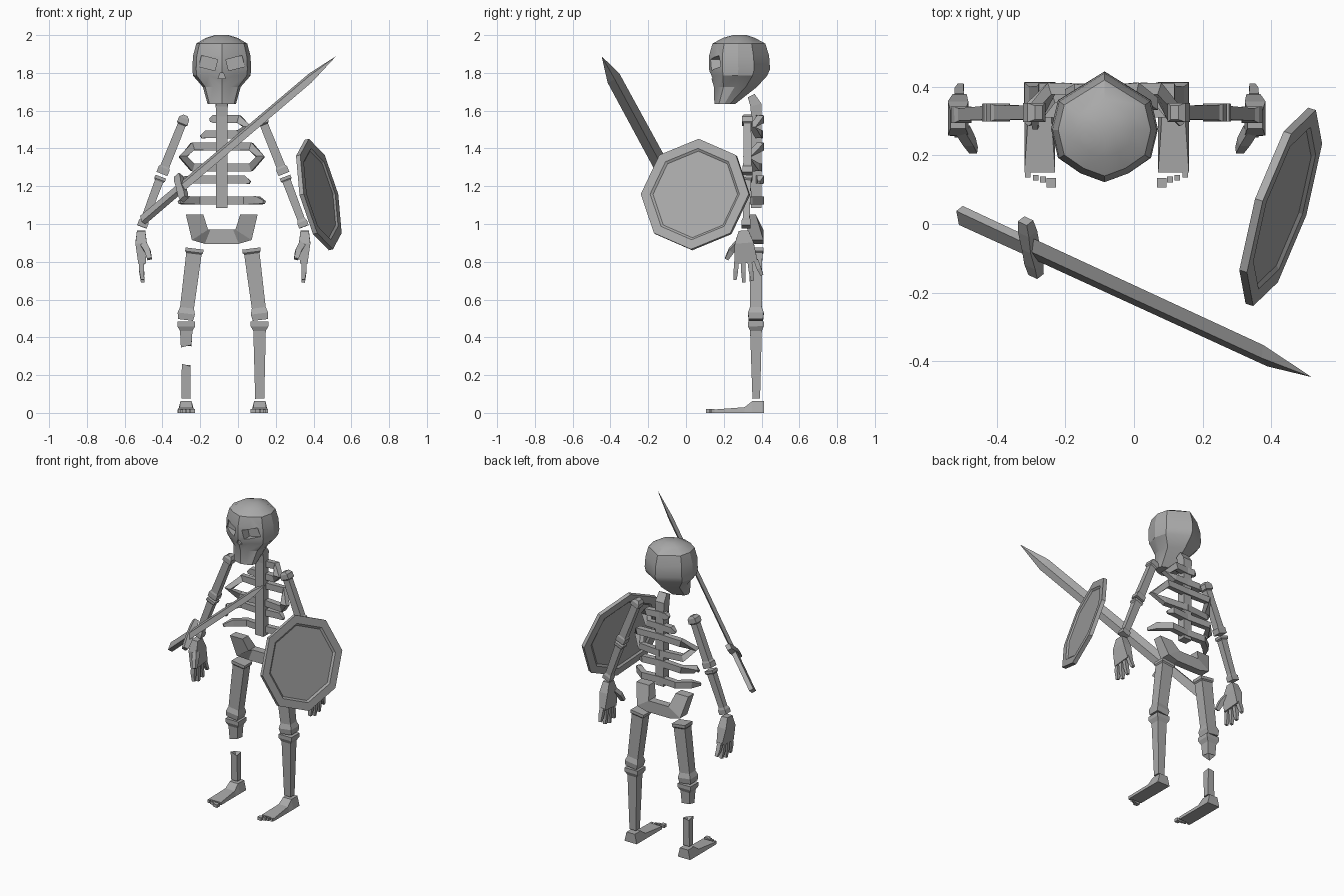
import bpy, bmesh, math
from mathutils import Vector, Matrix

if "Cube" in bpy.data.objects:
    bpy.data.objects.remove(bpy.data.objects["Cube"])

grey = bpy.data.materials.new("bone grey")
grey.use_nodes = True
grey.diffuse_color = (0.4, 0.4, 0.4, 1)
grey.node_tree.nodes["Principled BSDF"].inputs["Base Color"].default_value = (0.4, 0.4, 0.4, 1)

BODY_X = -0.086
LIMB_X = -0.08
Y = Vector((0, 1, 0))


def make(name, bm, shift=BODY_X):
    bmesh.ops.translate(bm, verts=bm.verts, vec=(shift, 0, 0))
    bmesh.ops.recalc_face_normals(bm, faces=bm.faces)
    mesh = bpy.data.meshes.new(name)
    bm.to_mesh(mesh)
    bm.free()
    mesh.materials.append(grey)
    ob = bpy.data.objects.new(name, mesh)
    bpy.context.collection.objects.link(ob)
    return ob


def loft(bm, rings):
    """Skin a list of point rings and cap both ends; returns the caps."""
    vs = [[bm.verts.new(p) for p in r] for r in rings]
    n = len(vs[0])
    for a, b in zip(vs, vs[1:]):
        for i in range(n):
            j = (i + 1) % n
            bm.faces.new((a[i], a[j], b[j], b[i]))
    return bm.faces.new(vs[0]), bm.faces.new(vs[-1])


def sweep(bm, pts, sizes, ref=Y, diamond=False):
    """Four-sided section along a path; sizes are half extents (along ref, across)."""
    pts = [Vector(p) for p in pts]
    rings = []
    for i, (p, (hu, hv)) in enumerate(zip(pts, sizes)):
        t = (pts[min(i + 1, len(pts) - 1)] - pts[max(i - 1, 0)]).normalized()
        v = t.cross(ref).normalized()
        u = v.cross(t)
        corners = ((1, 0), (0, 1), (-1, 0), (0, -1)) if diamond else ((1, 1), (-1, 1), (-1, -1), (1, -1))
        rings.append([p + u * hu * a + v * hv * b for a, b in corners])
    return loft(bm, rings)


def bone(bm, a, b, stages, **kw):
    a, b = Vector(a), Vector(b)
    return sweep(bm, [a.lerp(b, s[0]) for s in stages], [s[1:] for s in stages], **kw)


def splinter(bm, cap, way):
    """Turn an end cap into a jagged break."""
    for v, k in zip(cap.verts, (0, 0.008, -0.006, 0.006)):
        v.co.z -= way * k
    mid = bmesh.ops.poke(bm, faces=[cap])["verts"][0]
    mid.co.z -= way * 0.025


# Skull: rings of a half profile mirrored left to right
half = [(0, 1), (.87, .74), (1, .48), (.87, .22), (.45, .08), (0, 0)]
profile = half + [(-x, y) for x, y in half[-2:0:-1]]
skull_rings = [(2.0, .035, .25, .32), (1.985, .085, .195, .365), (1.955, .135, .14, .42),
               (1.89, .152, .122, .44), (1.82, .156, .122, .445), (1.785, .152, .13, .43),
               (1.725, .1, .148, .375), (1.635, .075, .15, .26)]
bm = bmesh.new()
loft(bm, [[(fx * hx, yf + fy * (yb - yf), z) for fx, fy in profile]
          for z, hx, yf, yb in skull_rings])
skull = make("skull", bm)

# Eye sockets and nose hole
bm = bmesh.new()
for s in (1, -1):
    m = (Matrix.Translation((s * .072, .13, 1.852)) @ Matrix.Rotation(-s * .25, 4, 'Y')
         @ Matrix.Diagonal((.088, .12, .06, 1)))
    bmesh.ops.create_cube(bm, size=1, matrix=m)
bone(bm, (0, .12, 1.8), (0, .12, 1.77), [(0, .03, .008), (1, .03, .02)])
cutter = make("socket_cutter", bm)
cutter.hide_render = True
mod = skull.modifiers.new("sockets", 'BOOLEAN')
mod.operation, mod.solver, mod.object = 'DIFFERENCE', 'EXACT', cutter
bpy.ops.object.select_all(action='DESELECT')
skull.select_set(True)
bpy.context.view_layer.objects.active = skull
bpy.ops.object.modifier_apply(modifier=mod.name)
bpy.data.objects.remove(cutter)
bpy.ops.object.shade_smooth_by_angle(angle=math.radians(25))

# Spine with the neck leaning forward
bm = bmesh.new()
sweep(bm, [(0, .372, 1.085), (0, .372, 1.57), (0, .37, 1.63), (0, .345, 1.68)],
      [(.027, .03), (.027, .03), (.03, .032), (.02, .028)])
make("spine", bm)

# Ribs: looped pairs above, open broken ribs below
upper_loop = [(0, .385, 1.555), (.09, .395, 1.555), (.135, .35, 1.515), (.09, .385, 1.475), (0, .385, 1.475)]
middle_loop = [(0, .39, 1.41), (.155, .395, 1.41), (.205, .32, 1.355), (.155, .37, 1.30), (0, .385, 1.30)]
lower_rib = [(0, .385, 1.235), (.16, .395, 1.235), (.215, .33, 1.225), (.2, .28, 1.19)]
floating_rib = [(0, .385, 1.125), (.12, .395, 1.125), (.19, .34, 1.125), (.225, .29, 1.115)]
ribs = [(1, upper_loop, 0), (-1, [(0, .385, 1.555), (.045, .39, 1.555), (.065, .39, 1.55)], 1),
        (-1, [(0, .385, 1.475), (.085, .39, 1.475), (.11, .385, 1.46)], 1),
        (1, middle_loop, 0), (-1, middle_loop, 0), (-1, lower_rib, 1),
        (1, [(0, .385, 1.235), (.12, .395, 1.235), (.15, .385, 1.22)], 1),
        (1, floating_rib, 1), (-1, floating_rib, 1)]
bm = bmesh.new()
for s, path, broken in ribs:
    sizes = [(.018, .021)] * len(path)
    if broken:
        sizes[-1] = (.008, .008)
    sweep(bm, [(s * x, y, z) for x, y, z in path], sizes)
make("ribs", bm)

# Pelvis: stations of (outer x, z, inner x, z, front y, back y)
wing = [(.19, 1.05, .098, 1.05, .31, .37), (.158, .915, .072, .97, .335, .41), (.09, .895, .06, .97, .36, .41)]
stations = [(1, w) for w in wing] + [(-1, w) for w in reversed(wing)]
bm = bmesh.new()
loft(bm, [[(s * xo, yf, zo), (s * xo, yb, zo), (s * xi, yb, zi), (s * xi, yf, zi)]
          for s, (xo, zo, xi, zi, yf, yb) in stations])
make("pelvis", bm)

# Limbs
for s, side in ((1, "left"), (-1, "right")):
    bm = bmesh.new()
    bone(bm, (s * .198, .325, 1.575), (s * .323, .325, 1.265),
         [(0, .02, .012), (.05, .028, .028), (.14, .028, .03), (.16, .02, .022),
          (.87, .022, .024), (.9, .026, .031), (1, .026, .031)])
    make(side + "_upper_arm", bm, LIMB_X)

    bm = bmesh.new()
    bone(bm, (s * .329, .325, 1.25), (s * .429, .318, .985),
         [(0, .026, .03), (.06, .026, .03), (.09, .02, .023), (.85, .018, .02), (.9, .024, .027), (1, .024, .027)])
    make(side + "_forearm", bm, LIMB_X)

    # Hand with four fingers and a thumb turned inward
    bm = bmesh.new()
    sweep(bm, [(s * .433, .305, .965), (s * .433, .308, .9), (s * .428, .318, .795)],
          [(.026, .022), (.05, .03), (.062, .02)])
    for y0, y1, z1 in ((.268, .26, .705), (.302, .306, .69), (.336, .352, .7), (.37, .402, .73)):
        knuckle = (s * .43, (y0 + y1) / 2, (z1 + .8) / 2)
        sweep(bm, [(s * .43, y0, .81), knuckle, (s * .425, y1, z1)], [(.012, .014), (.012, .013), (.008, .009)])
    sweep(bm, [(s * .42, .275, .895), (s * .4, .24, .86), (s * .388, .215, .815)],
          [(.016, .018), (.015, .016), (.01, .012)])
    make(side + "_hand", bm, LIMB_X)

    bm = bmesh.new()
    bone(bm, (s * .15, .37, .87), (s * .198, .37, .492),
         [(0, .04, .048), (.05, .04, .048), (.07, .034, .041), (.83, .031, .037), (.91, .042, .046), (1, .038, .04)])
    make(side + "_thigh", bm, LIMB_X)

    # Shin; the right one is snapped in two
    knee, ankle = (s * .194, .37, .483), (s * .195, .372, .075)
    top = [(0, .042, .047), (.06, .042, .047), (.12, .031, .033)]
    bm = bmesh.new()
    if s > 0:
        bone(bm, knee, ankle, top + [(1, .02, .024)])
    else:
        splinter(bm, bone(bm, knee, ankle, top + [(.32, .027, .028)])[1], -1)
        splinter(bm, bone(bm, knee, ankle, [(.56, .022, .023), (1, .02, .024)])[0], 1)
    make(side + "_shin", bm, LIMB_X)

    # Foot wedge and toes, the big toe innermost
    bm = bmesh.new()
    cx = s * .195
    loft(bm, [[(cx - .045, y, 0), (cx + .045, y, 0), (cx + h, y, z), (cx - h, y, z)]
              for y, h, z in ((.414, .03, .062), (.35, .03, .062), (.31, .034, .03), (.15, .045, .018))])
    for x, y, r in ((.161, .12, .014), (.185, .13, .009), (.206, .135, .008), (.23, .143, .008)):
        m = Matrix.Translation((s * x, y, .01)) @ Matrix.Diagonal((2 * r, 2 * r, .02, 1))
        bmesh.ops.create_cube(bm, size=1, matrix=m)
    make(side + "_foot", bm, LIMB_X)

# Shield: octagon with a raised rim on both faces
n = Vector((1, -.32, .24)).normalized()
up = (Vector((0, 0, 1)) - n * n.z).normalized()
across = n.cross(up)
centre = Vector((.428, .05, 1.156))
bm = bmesh.new()
loft(bm, [[centre + n * d + r * (up * math.cos(k * math.pi / 4) + across * math.sin(k * math.pi / 4))
           for k in range(8)]
          for r, d in ((.235, -.003), (.248, -.012), (.3, -.012), (.3, .012), (.248, .012), (.235, .003))])
make("shield", bm, 0)

# Sword held diagonally in front
pommel, tip = Vector((-.505, .025, 1.02)), Vector((.515, -.445, 1.885))
along = (tip - pommel).normalized()
guard_dir = Vector((.18, -.79, -.58))
guard_dir = (guard_dir - along * guard_dir.dot(along)).normalized()
bm = bmesh.new()
bone(bm, pommel, tip, [(.2, .042, .014), (.87, .04, .014), (1, .001, .001)], ref=guard_dir, diamond=True)
make("sword_blade", bm, 0)
bm = bmesh.new()
bone(bm, pommel, tip, [(0, .026, .014), (.2, .024, .014)], ref=guard_dir)
make("sword_grip", bm, 0)
bm = bmesh.new()
middle = pommel.lerp(tip, .2)
bone(bm, middle - guard_dir * .1, middle + guard_dir * .1,
     [(0, .018, .014), (.2, .022, .018), (.5, .018, .02), (.8, .022, .018), (1, .018, .014)], ref=along)
make("sword_guard", bm, 0)
